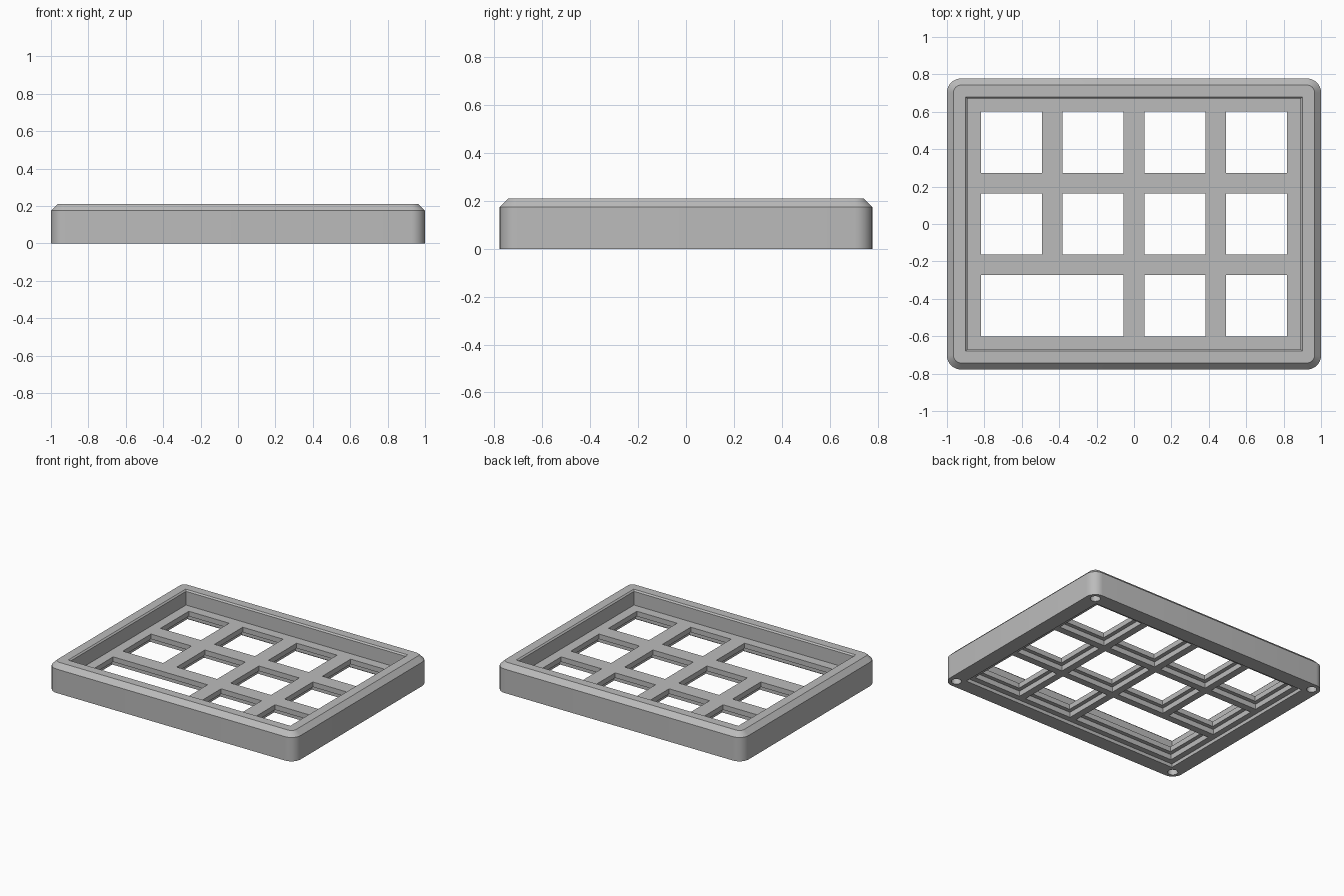
import bpy, bmesh, math
from mathutils import Matrix

if "Cube" in bpy.data.objects:
    bpy.data.objects.remove(bpy.data.objects["Cube"], do_unlink=True)

TOP, PLATE_TOP, LEDGE, PLATE_BOTTOM = 0.21, 0.10, 0.063, 0.025
PITCH, HOLE, CLIP = 0.437, 0.327, 0.385

grey = bpy.data.materials.new("grey plastic")
grey.use_nodes = True
colour = (0.5, 0.5, 0.5, 1)
grey.diffuse_color = colour
grey.node_tree.nodes["Principled BSDF"].inputs["Base Color"].default_value = colour


def outline(half_x, half_y, radius, segments=8):
    """Counter-clockwise rectangle with optional rounded corners."""
    points = []
    for i, (sx, sy) in enumerate([(1, 1), (-1, 1), (-1, -1), (1, -1)]):
        cx, cy = sx * (half_x - radius), sy * (half_y - radius)
        steps = segments if radius else 0
        for k in range(steps + 1):
            a = math.pi / 2 * (i + (k / steps if steps else 0))
            points.append((cx + radius * math.cos(a), cy + radius * math.sin(a)))
    return points


def loft(bm, levels, centre=(0, 0)):
    """Closed solid through (half_x, half_y, radius, z) levels."""
    rings = [[bm.verts.new((x + centre[0], y + centre[1], z)) for x, y in outline(hx, hy, r)]
             for hx, hy, r, z in levels]
    n = len(rings[0])
    bm.faces.new(rings[0][::-1])
    bm.faces.new(rings[-1])
    for low, high in zip(rings, rings[1:]):
        for i in range(n):
            j = (i + 1) % n
            bm.faces.new((low[i], low[j], high[j], high[i]))


def finish(bm, name):
    bmesh.ops.recalc_face_normals(bm, faces=bm.faces)
    mesh = bpy.data.meshes.new(name)
    bm.to_mesh(mesh)
    bm.free()
    mesh.materials.append(grey)
    obj = bpy.data.objects.new(name, mesh)
    bpy.context.collection.objects.link(obj)
    return obj


def carve(target, bm, name):
    """Subtract a cutter and discard it."""
    cutter = finish(bm, name)
    cutter.hide_render = True
    mod = target.modifiers.new(name, "BOOLEAN")
    mod.operation, mod.solver, mod.object = "DIFFERENCE", "EXACT", cutter
    bpy.context.view_layer.objects.active = target
    bpy.ops.object.modifier_apply(modifier=name)
    bpy.data.objects.remove(cutter, do_unlink=True)


# Outer case with rounded corners and a chamfered top edge
bm = bmesh.new()
loft(bm, [(1, 0.778, 0.075, 0), (1, 0.778, 0.075, 0.175), (0.965, 0.743, 0.04, TOP)])
case = finish(bm, "keypad_case")

# Well above the plate, with a slightly eased rim
bm = bmesh.new()
loft(bm, [(0.89, 0.67, 0, PLATE_TOP), (0.89, 0.67, 0, TOP - 0.01), (0.91, 0.69, 0, TOP + 0.01)])
carve(case, bm, "upper_well")

# Shallow pocket under the plate
bm = bmesh.new()
loft(bm, [(0.89, 0.67, 0, -0.1), (0.89, 0.67, 0, PLATE_BOTTOM)])
carve(case, bm, "lower_pocket")

# Key layout: the front row starts with a double-width key
keys = []
for row in (-1, 0, 1):
    for column in range(4):
        if row == -1 and column < 2:
            continue
        keys.append(((column - 1.5) * PITCH, row * PITCH, 0))
keys.append((-PITCH, -PITCH, PITCH / 2))

# Wider clip recesses from below, then the through holes
for name, size, low, high in (("clip_recesses", CLIP, -0.1, LEDGE),
                              ("key_holes", HOLE, -0.1, TOP + 0.1)):
    bm = bmesh.new()
    for x, y, extra in keys:
        loft(bm, [(size / 2 + extra, size / 2, 0, z) for z in (low, high)], (x, y))
    carve(case, bm, name)

# Blind screw holes in the underside corners
bm = bmesh.new()
for sx in (-1, 1):
    for sy in (-1, 1):
        bmesh.ops.create_cone(bm, cap_ends=True, segments=24, radius1=0.034, radius2=0.034,
                              depth=0.3, matrix=Matrix.Translation((sx * 0.937, sy * 0.717, 0)))
carve(case, bm, "screw_holes")

# Smooth the rounded corners, keep the edges crisp
bpy.ops.object.select_all(action="DESELECT")
case.select_set(True)
bpy.context.view_layer.objects.active = case
bpy.ops.object.shade_smooth_by_angle(angle=math.radians(30))
